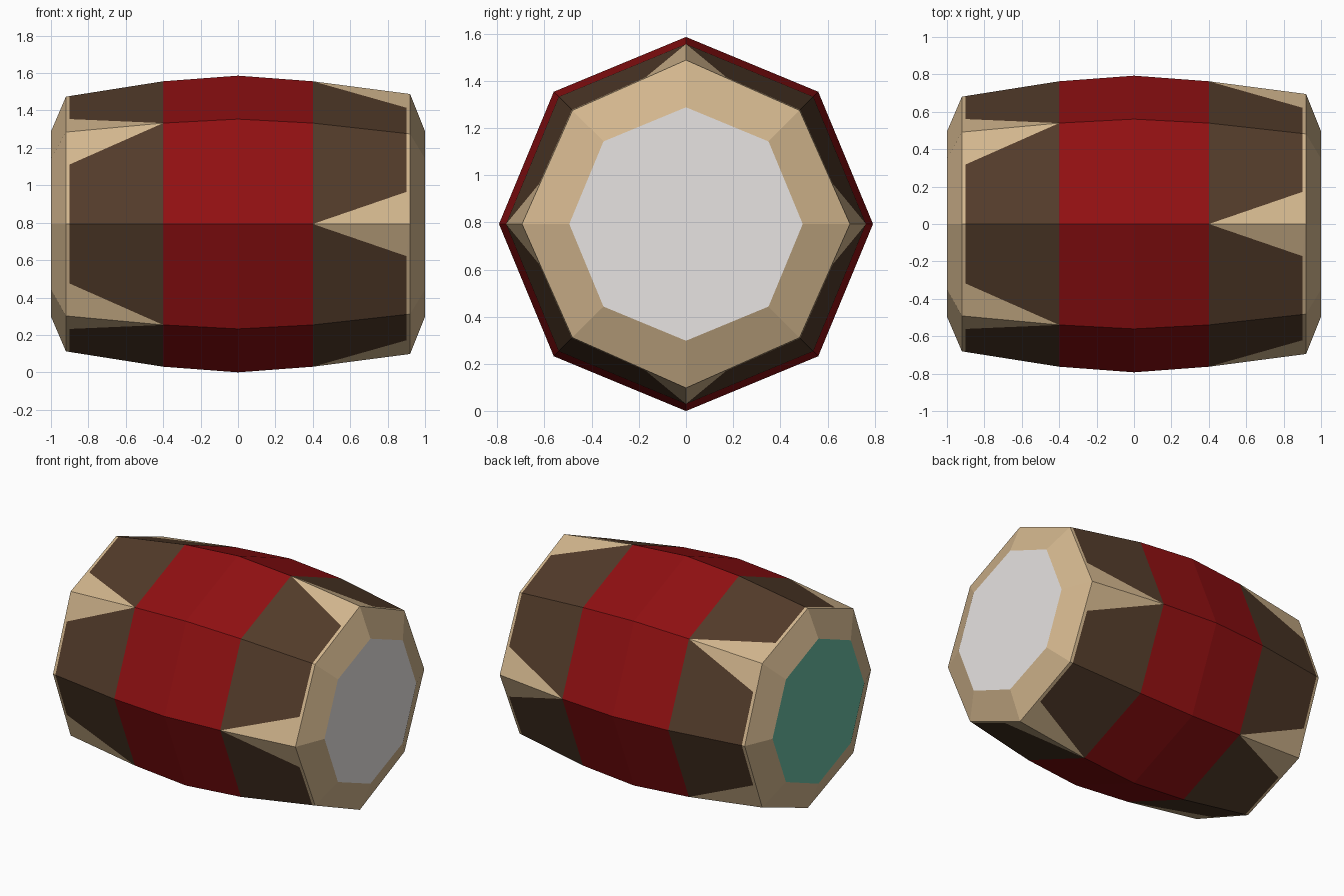
import bpy, bmesh, math
from mathutils import Vector

if "Cube" in bpy.data.objects:
    bpy.data.objects.remove(bpy.data.objects["Cube"])

CENTRE = Vector((0, 0, 0.793))
N = 8


def material(name, rgb):
    m = bpy.data.materials.new(name)
    m.diffuse_color = (*rgb, 1)
    m.use_nodes = True
    m.node_tree.nodes["Principled BSDF"].inputs["Base Color"].default_value = m.diffuse_color
    return m


def point(x, r, k):
    # k-th corner of the octagonal section at x
    a = k * 2 * math.pi / N
    return Vector((x, r * math.cos(a), CENTRE.z + r * math.sin(a)))


def build(name, faces, mat):
    bm = bmesh.new()
    for pts in faces:
        bm.faces.new([bm.verts.new(p) for p in pts])
    bmesh.ops.remove_doubles(bm, verts=bm.verts, dist=1e-4)
    bm.normal_update()
    # the barrel is convex: turn every face away from its centre
    for f in bm.faces:
        if f.normal.dot(f.calc_center_median() - CENTRE) < 0:
            f.normal_flip()
    me = bpy.data.meshes.new(name)
    bm.to_mesh(me)
    bm.free()
    me.materials.append(mat)
    bpy.context.collection.objects.link(bpy.data.objects.new(name, me))


red = material("red_paint", (0.28, 0.005, 0.006))
brown = material("dark_wood", (0.085, 0.044, 0.023))
tan = material("light_wood", (0.65, 0.47, 0.27))
pale = material("pale_head", (0.80, 0.77, 0.76))
teal = material("teal_head", (0.14, 0.50, 0.36))

# red centre band
band = []
for s in (-1, 1):
    for k in range(N):
        band.append([point(0, 0.793, k), point(0, 0.793, k + 1),
                     point(s * 0.4, 0.763, k + 1), point(s * 0.4, 0.763, k)])
build("centre_band", band, red)

for s, side, head_mat in ((-1, "left", teal), (1, "right", pale)):
    staves, rim = [], []
    # notches sit on every second corner, alternating between the two ends
    start = 0 if s > 0 else 1
    for k in range(start, start + N, 2):
        for d in (1, -1):
            tip = point(s * 0.4, 0.763, k)
            far = point(s * 0.4, 0.763, k + d)
            edge_n = point(s * 0.92, 0.695, k)
            edge_f = point(s * 0.92, 0.681, k + d)
            inner_f = far.lerp(edge_f, 0.962)
            inner_n = tip.lerp(edge_n, 0.962).lerp(inner_f, 0.355)
            # dark stave and the light wood showing beside it
            staves.append([tip, far, inner_f, inner_n])
            rim.append([tip, inner_n, edge_n])
            rim.append([inner_n, inner_f, edge_f, edge_n])
            # bevelled rim
            rim.append([edge_n, edge_f, point(s, 0.495, k + d), point(s, 0.495, k)])
    build(side + "_staves", staves, brown)
    build(side + "_rim", rim, tan)
    # flat end
    build(side + "_head", [[point(s, 0.495, k) for k in range(N)]], head_mat)
